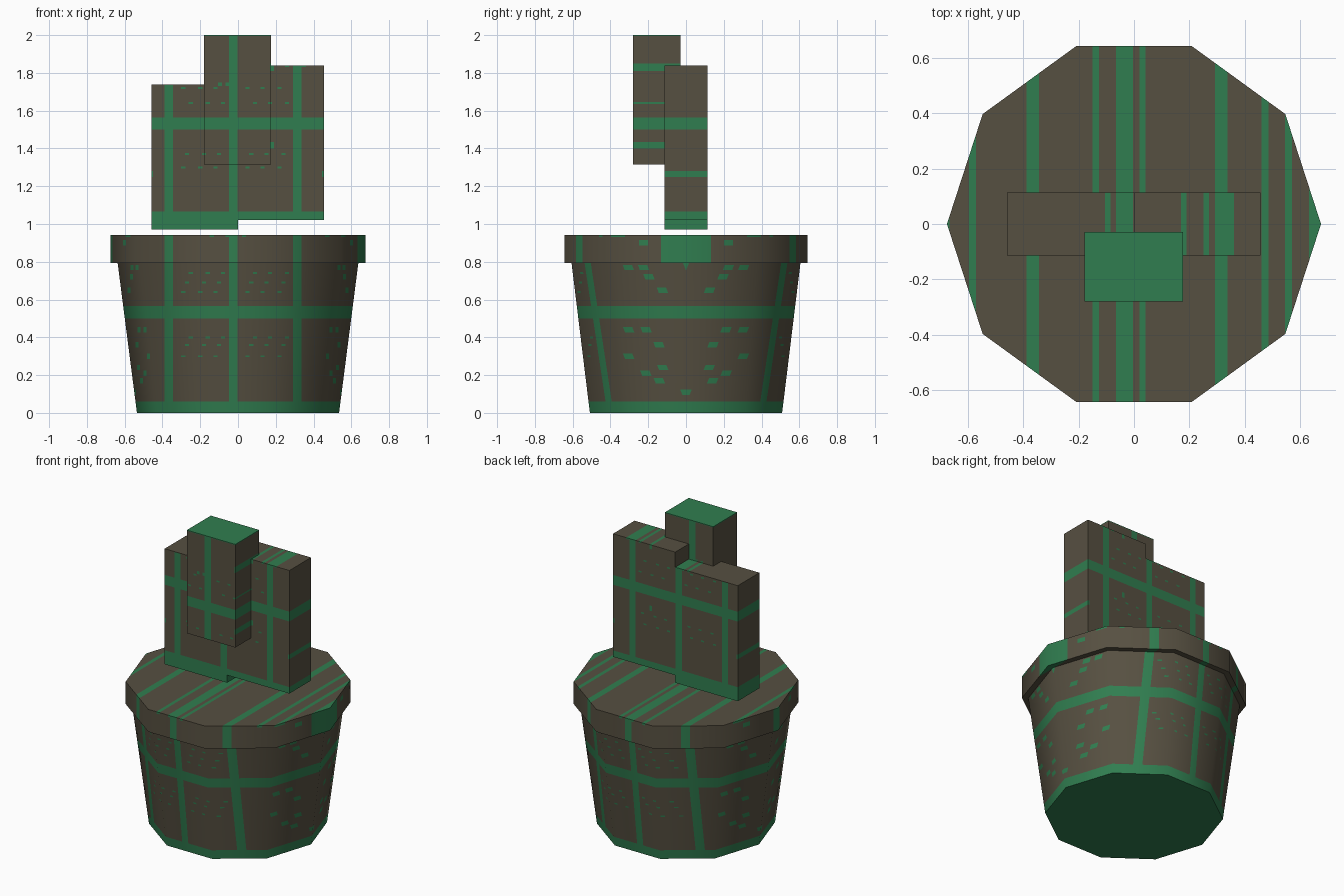
import bpy, bmesh, math
from mathutils import Vector

if "Cube" in bpy.data.objects:
    bpy.data.objects.remove(bpy.data.objects["Cube"])


def material(name, rgb):
    m = bpy.data.materials.new(name)
    m.diffuse_color = (*rgb, 1)
    m.use_nodes = True
    m.node_tree.nodes["Principled BSDF"].inputs["Base Color"].default_value = m.diffuse_color
    return m


BROWN = material("bark brown", (0.094, 0.080, 0.053))
GREEN = material("moss green", (0.030, 0.207, 0.080))

# The painted pattern is one front projection: rectangles (x0, x1, z0, z1)
BIG = 3
marks = [(-BIG, BIG, -0.1, 0.06), (-BIG, BIG, 0.5, 0.565),
         (-BIG, BIG, 0.96, 1.065), (-BIG, BIG, 1.5, 1.565),
         (-BIG, BIG, 1.995, 2.1)]
# vertical bands
for x0, x1 in ((-0.71, -0.665), (-0.388, -0.343), (-0.048, -0.003),
               (0.292, 0.337), (0.632, 0.71)):
    marks.append((x0, x1, -BIG, 1.735))
marks += [(-0.048, -0.003, 1.735, BIG), (0.292, 0.337, 1.735, BIG)]
# thin stripes seen on the flat tops
for x0, x1 in ((-0.595, -0.57), (-0.15, -0.127), (-0.065, -0.048),
               (0.02, 0.042), (0.46, 0.485), (0.545, 0.57)):
    marks.append((x0, x1, 0.93, 0.95))
marks += [(0.17, 0.19, 1.83, 1.85), (0.25, 0.27, 1.83, 1.85),
          (0.337, 0.36, 1.83, 1.85), (-0.105, -0.085, 1.73, 1.75),
          (-0.065, -0.048, 1.73, 1.75)]
# short streaks on the block sides
marks += [(0.17, 0.19, 1.81, 1.85), (0.17, 0.19, 1.4, 1.435),
          (0.445, 0.465, 1.25, 1.28), (-0.47, -0.45, 1.25, 1.28)]
# spots on the pot sides
for x, z in ((0.535, 0.77), (0.561, 0.77), (0.578, 0.65), (0.564, 0.72),
             (0.523, 0.44), (0.535, 0.36), (0.493, 0.44), (0.475, 0.3),
             (0.493, 0.21), (0.511, 0.17), (0.526, 0.24), (0.549, 0.11),
             (0.602, 0.9)):
    for s in (1, -1):
        marks.append((s * x - 0.008, s * x + 0.008, z - 0.014, z + 0.014))
# fine dashes across the front and back
for i, z in enumerate((0.3, 0.36, 0.4, 0.64, 0.69, 0.74, 1.3, 1.37, 1.64, 1.72)):
    for x in (-0.27, -0.18, -0.1, 0.07, 0.15, 0.24):
        x += 0.02 * (i % 3 - 1)
        marks.append((x - 0.011, x + 0.011, z - 0.005, z + 0.005))


def overlaps(face, r):
    xs = [v.co.x for v in face.verts]
    zs = [v.co.z for v in face.verts]
    e = 1e-4
    return (max(xs) > r[0] + e and min(xs) < r[1] - e and
            max(zs) > r[2] + e and min(zs) < r[3] - e)


def finish(name, bm, round_sides=False):
    """Cut the pattern into the faces, colour it and make the object."""
    bmesh.ops.recalc_face_normals(bm, faces=bm.faces[:])
    for r in marks:
        for axis, value in ((0, r[0]), (0, r[1]), (2, r[2]), (2, r[3])):
            faces = [f for f in bm.faces if overlaps(f, r)]
            if not faces:
                break
            edges = {e for f in faces for e in f.edges}
            verts = {v for f in faces for v in f.verts}
            co, no = Vector(), Vector()
            co[axis], no[axis] = value, 1
            bmesh.ops.bisect_plane(bm, geom=faces + list(edges) + list(verts),
                                   dist=1e-5, plane_co=co, plane_no=no)
    for f in bm.faces:
        c = f.calc_center_median()
        f.smooth = round_sides
        f.material_index = int(any(r[0] < c.x < r[1] and r[2] < c.z < r[3]
                                   for r in marks))
    me = bpy.data.meshes.new(name)
    bm.to_mesh(me)
    bm.free()
    me.materials.append(BROWN)
    me.materials.append(GREEN)
    if round_sides:
        # soft shading round the sides, flat caps
        normals = [Vector((0, 0, 1))] * len(me.loops)
        for p in me.polygons:
            for li in p.loop_indices:
                co = me.vertices[me.loops[li].vertex_index].co
                n = p.normal.copy()
                if abs(n.z) < 0.5:
                    n = Vector((co.x, co.y, 0)).normalized() + Vector((0, 0, n.z))
                normals[li] = n.normalized()
        me.normals_split_custom_set(normals)
    ob = bpy.data.objects.new(name, me)
    bpy.context.collection.objects.link(ob)
    return ob


def drum(name, r0, r1, z0, z1, sides=10):
    bm = bmesh.new()
    rings = [[bm.verts.new((r * math.cos(math.tau * i / sides),
                            r * math.sin(math.tau * i / sides), z))
              for i in range(sides)] for r, z in ((r0, z0), (r1, z1))]
    for i in range(sides):
        j = (i + 1) % sides
        bm.faces.new((rings[0][i], rings[0][j], rings[1][j], rings[1][i]))
    bm.faces.new(rings[0][::-1])
    bm.faces.new(rings[1])
    return finish(name, bm, True)


def block(name, lo, hi):
    bm = bmesh.new()
    bmesh.ops.create_cube(bm, size=1)
    for v in bm.verts:
        v.co = [hi[k] if v.co[k] > 0 else lo[k] for k in range(3)]
    return finish(name, bm)


# tapered pot and its thick rim
drum("pot_body", 0.535, 0.638, 0, 0.8)
drum("pot_rim", 0.675, 0.675, 0.793, 0.942)

# three upright blocks hovering above the pot
block("left_block", (-0.459, -0.113, 0.972), (0, 0.113, 1.738))
block("right_block", (0, -0.113, 1.022), (0.456, 0.113, 1.838))
block("middle_block", (-0.179, -0.28, 1.316), (0.176, -0.029, 2.0))
